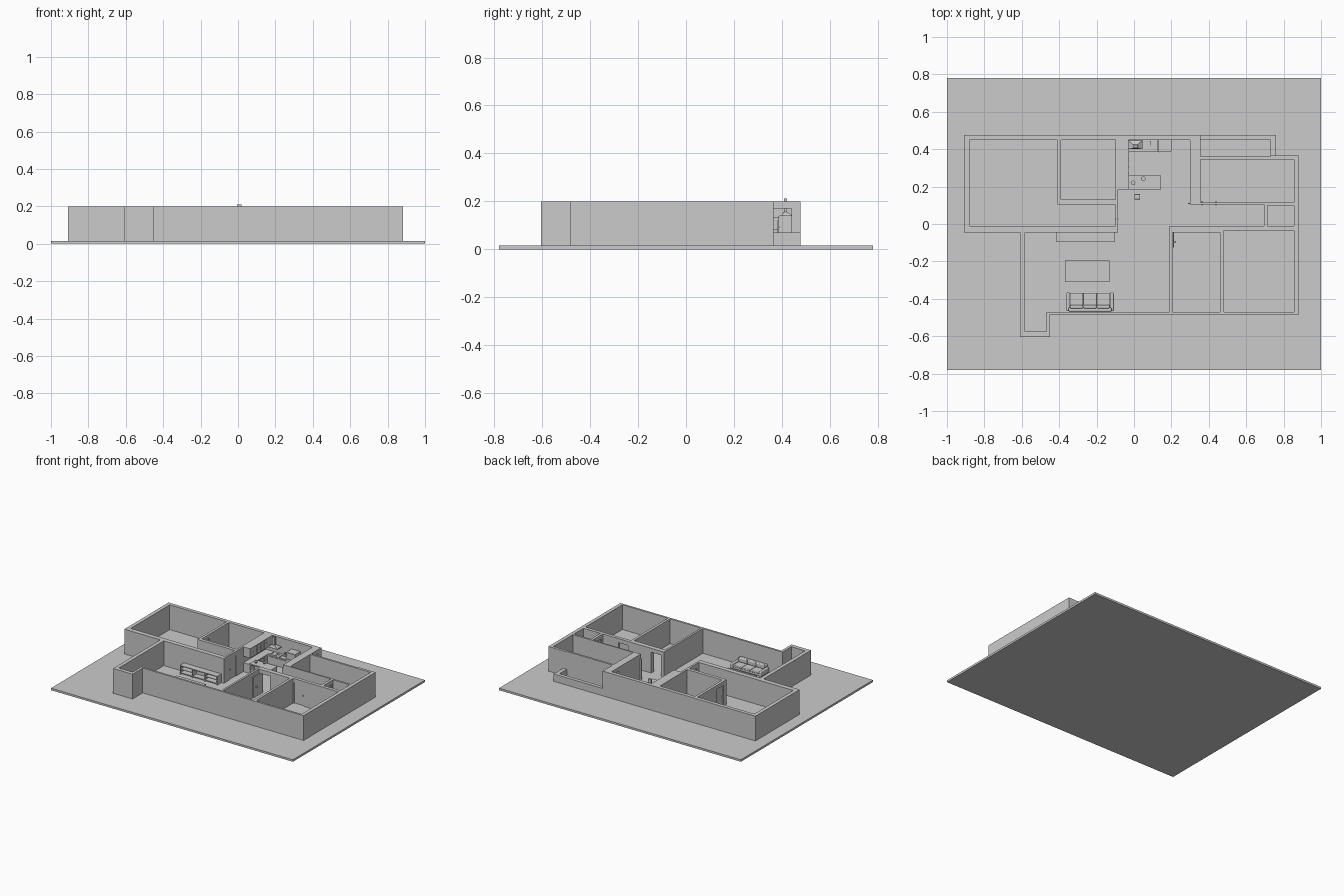
import bpy, bmesh, math
from mathutils import Matrix, Vector

if "Cube" in bpy.data.objects:
    bpy.data.objects.remove(bpy.data.objects["Cube"])

FLOOR, TOP, DOOR = 0.015, 0.2, 0.17

def finish(name, bm):
    bmesh.ops.recalc_face_normals(bm, faces=bm.faces[:])
    me = bpy.data.meshes.new(name)
    bm.to_mesh(me)
    bm.free()
    ob = bpy.data.objects.new(name, me)
    bpy.context.collection.objects.link(ob)
    return ob

def box(name, x0, x1, y0, y1, z0, z1, bevel=0):
    bm = bmesh.new()
    m = Matrix.Translation(((x0+x1)/2, (y0+y1)/2, (z0+z1)/2)) @ Matrix.Diagonal((x1-x0, y1-y0, z1-z0, 1))
    bmesh.ops.create_cube(bm, size=1, matrix=m)
    ob = finish(name, bm)
    if bevel:
        b = ob.modifiers.new("round", 'BEVEL')
        b.width, b.segments = bevel, 3
    return ob

def cyl(name, x, y, z0, z1, r1, r2=None, n=16):
    bm = bmesh.new()
    bmesh.ops.create_cone(bm, cap_ends=True, segments=n, radius1=r1, radius2=r1 if r2 is None else r2,
                          depth=z1-z0, matrix=Matrix.Translation((x, y, (z0+z1)/2)))
    return finish(name, bm)

def prism(name, pts, z0, z1):
    bm = bmesh.new()
    f = bm.faces.new([bm.verts.new((x, y, z0)) for x, y in pts])
    r = bmesh.ops.extrude_face_region(bm, geom=[f])
    bmesh.ops.translate(bm, vec=(0, 0, z1-z0), verts=[v for v in r['geom'] if isinstance(v, bmesh.types.BMVert)])
    return finish(name, bm)

def rect(x0, x1, y0, y1):
    return [(x0, y0), (x1, y0), (x1, y1), (x0, y1)]

def cut(target, cutter):
    m = target.modifiers.new("cut", 'BOOLEAN')
    m.operation, m.solver, m.object = 'DIFFERENCE', 'EXACT', cutter
    bpy.context.view_layer.objects.active = target
    bpy.ops.object.modifier_apply(modifier=m.name)
    bpy.data.objects.remove(cutter)

# base slab and solid house block
box("base_slab", -1, 1, -0.78, 0.78, 0, FLOOR)
walls = prism("walls", [(-.908, .477), (.76, .477), (.76, .365), (.882, .365), (.882, -.485), (-.448, -.485),
                        (-.448, -.605), (-.61, -.605), (-.61, -.045), (-.908, -.045)], 0.008, TOP)

# rooms carved out of the block
rooms = [
    [(-.88, .45), (-.41, .45), (-.41, .105), (-.10, .105), (-.10, -.01), (-.88, -.01)],
    rect(-.39, -.10, .13, .45),
    [(-.085, .45), (.30, .45), (.30, .105), (.695, .105), (.695, -.01), (.19, -.01), (.19, -.47),
     (-.468, -.47), (-.468, -.575), (-.582, -.575), (-.582, -.045), (-.085, -.045)],
    rect(.355, .855, .115, .345),
    rect(.715, .855, -.01, .10),
    rect(.205, .46, -.47, -.045),
    rect(.48, .855, -.47, -.035),
    rect(.355, .73, .36, .45),
]
for pts in rooms:
    cut(walls, prism("room_cutter", pts, -.02, .3))
# low balcony parapet
cut(walls, box("parapet_cutter", .355, .8, .3651, .6, .07, .4))

# doorways: x0, x1, y0, y1, has a closed leaf
doors = {
    "front_bedroom": (.215, .295, -.06, .005, False),
    "corner_bedroom": (.487, .567, -.06, .005, True),
    "back_bedroom": (.365, .445, .09, .13, True),
    "hall": (-.115, -.075, .02, .10, True),
    "study": (-.425, -.375, .14, .22, True),
    "bathroom": (.68, .73, .01, .09, True),
    "balcony": (.29, .37, .365, .44, True),
}
for name, (x0, x1, y0, y1, leaf) in doors.items():
    cut(walls, box("door_cutter", x0, x1, y0, y1, -.02, DOOR))
    if not leaf:
        continue
    cx, cy = (x0+x1)/2, (y0+y1)/2
    if x1-x0 > y1-y0 or name == "back_bedroom":
        cy = -.025 if cy < 0 else .11
        box(name+"_door", x0, x1, cy-.003, cy+.003, FLOOR, DOOR)
        box(name+"_handle", x1-.009, x1-.005, cy-.012, cy+.012, .085, .093)
    else:
        cx = {"hall": -.0925, "study": -.40, "bathroom": .705, "balcony": .335}[name]
        box(name+"_door", cx-.003, cx+.003, y0, y1, FLOOR, DOOR)
        box(name+"_handle", cx-.01, cx+.01, y0+.005, y0+.009, .085, .093)
# open leaf of the front bedroom
box("open_door", .209, .215, -.125, -.045, FLOOR, DOOR)
box("open_door_handle", .215, .224, -.098, -.09, .085, .093)

# low shelf unit in the living room
box("shelf_top", -.415, -.105, -.095, -.046, .075, .081)
box("shelf_bottom", -.415, -.105, -.095, -.046, .022, .028)
box("shelf_back", -.415, -.105, -.05, -.046, .022, .08)
for i in range(4):
    x = -.415 + i*.304/3
    box("shelf_divider", x, x+.006, -.095, -.046, FLOOR, .078)
    if i != 1 and i < 3:
        box("shelf_board", x, x+.105, -.092, -.046, .049, .053)

# coffee table
box("table_top", -.37, -.13, -.31, -.195, .047, .055)
for x in (-.365, -.143):
    for y in (-.305, -.208):
        box("table_leg", x, x+.008, y, y+.008, FLOOR, .048)

# three-seat sofa
box("sofa_base", -.345, -.125, -.46, -.372, .022, .04, .004)
box("sofa_back", -.35, -.12, -.47, -.445, .022, .08, .008)
for x in (-.362, -.128):
    box("sofa_arm", x, x+.02, -.466, -.366, .02, .062, .008)
for i in range(3):
    x = -.342 + i*.0713
    box("seat_cushion", x, x+.0705, -.44, -.368, .039, .052, .005)
    box("back_cushion", x, x+.0705, -.452, -.432, .05, .084, .007)
for x in (-.345, -.133):
    for y in (-.455, -.38):
        cyl("sofa_foot", x, y, FLOOR, .024, .004)

# kitchen: counter along the back wall, with sink and hob
box("counter_cabinet", -.03, .125, .39, .45, FLOOR, .075)
counter = box("countertop", -.03, .125, .385, .45, .075, .082)
cut(counter, box("sink_cutter", .06, .112, .395, .435, .076, .1))
box("hob", -.028, .042, .395, .44, .082, .084)
for x in (-.01, .025):
    for y in (.407, .428):
        cyl("burner", x, y, .084, .087, .007)
cyl("tap", .086, .442, .082, .105, .002, n=8)
box("tap_spout", .0845, .0875, .42, .443, .103, .106)
for i in range(3):
    x = -.026 + i*.05
    box("cabinet_door", x, x+.047, .387, .391, .022, .071)

# refrigerator
box("fridge", .127, .2, .39, .45, FLOOR, .14)
box("fridge_lower_door", .128, .199, .386, .391, .018, .09)
box("fridge_upper_door", .128, .199, .386, .391, .093, .138)
box("fridge_handle", .133, .136, .382, .387, .06, .12)

# extractor hood: rim, tapered canopy and chimney
box("hood_rim", -.03, .045, .4, .448, .13, .136)
bm = bmesh.new()
bmesh.ops.create_cube(bm, size=1)
for v in bm.verts:
    s = .026 if v.co.z > 0 else .074
    d = .02 if v.co.z > 0 else .047
    v.co = Vector((.0075 + v.co.x*s, (.424 if s > .05 else .415) + v.co.y*d, .136 if v.co.z < 0 else .155))
finish("hood_canopy", bm)
box("hood_chimney", -.006, .018, .408, .422, .155, .211)

# side cabinets against the left kitchen wall
box("side_base_cabinet", -.09, -.03, .185, .45, FLOOR, .075)
box("side_countertop", -.09, -.028, .185, .45, .075, .082)
box("side_wall_cabinet", -.09, -.03, .185, .45, .13, TOP)
for i in range(5):
    y = .19 + i*.04
    for z0, z1 in ((.022, .071), (.134, .196)):
        box("side_door", -.031, -.028, y, y+.037, z0, z1)
        box("side_knob", -.028, -.025, y+.029, y+.032, (z0+z1)/2, (z0+z1)/2+.004)

# peninsula with dishes and stool
box("peninsula_top", -.035, .145, .185, .26, .08, .088)
box("peninsula_end", .135, .143, .19, .255, FLOOR, .08)
box("peninsula_panel", -.03, .143, .235, .245, FLOOR, .08)
for x, y in ((-.005, .22), (.05, .242)):
    cyl("bowl", x, y, .088, .1, .006, .012)
box("stool_seat", .003, .033, .132, .16, .058, .064, .002)
for x in (.005, .027):
    for y in (.134, .154):
        box("stool_leg", x, x+.004, y, y+.004, FLOOR, .059)
